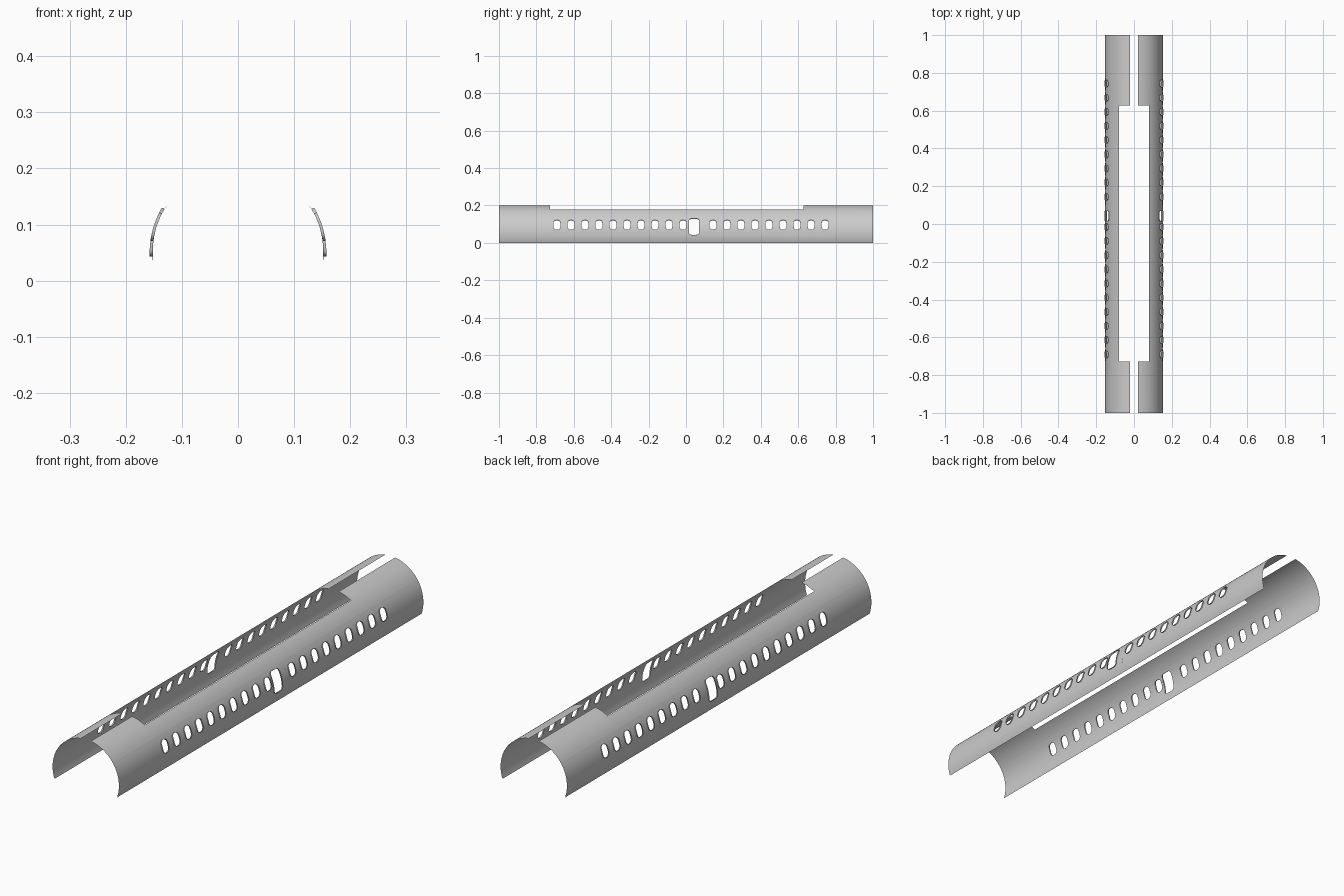
import bpy, bmesh, math

if "Cube" in bpy.data.objects:
    bpy.data.objects.remove(bpy.data.objects["Cube"])

R, CZ, RIM = 0.1525, 0.05, 0.005            # shell radius, axis height, rim height
A_BOT = math.asin(-CZ / R)                  # lower edge
A_MID = math.acos(0.08 / R)                 # edge along the long top opening
A_TOP = math.acos(0.0225 / R)               # edge beside the narrow end slots
B0, B1, AC = -0.10, 0.62, 0.304             # perforated band and its centre line
Y_OPEN0, Y_OPEN1 = -0.727, 0.628

bm = bmesh.new()


def vert(y, a, r=R):
    return bm.verts.new((r * math.cos(a), y, CZ + r * math.sin(a)))


def spread(a, b, n):
    return [a + (b - a) * i / n for i in range(n + 1)]


def patch(ys, angles):
    rows = [[vert(y, a) for a in angles] for y in ys]
    for p, q in zip(rows, rows[1:]):
        for i in range(len(angles) - 1):
            bm.faces.new((p[i], q[i], q[i + 1], p[i + 1]))


def quarter(w, h, r):
    pts = [(w, 0), (w, (h - r) / 2)]
    for i in range(5):
        t = math.pi / 2 * i / 4
        pts.append((w - r + r * math.cos(t), h - r + r * math.sin(t)))
    return pts + [((w - r) / 2, h)]


def loop_points(q, right, up, left, down):
    """Run one quarter outline round all four quadrants, scaled per side."""
    q = q + [(0, q[-1][1])]
    out = [(x * right, z * up) for x, z in q[:-1]]
    out += [(-x * left, z * up) for x, z in q[:0:-1]]
    out += [(-x * left, -z * down) for x, z in q[:-1]]
    out += [(x * right, -z * down) for x, z in q[:0:-1]]
    return out


def hole_cell(y0, y1, yc, ac, w, h, r):
    inner = [(yc + x, ac + s / R) for x, s in loop_points(quarter(w, h, r), 1, 1, 1, 1)]
    unit = [(1, j / 4) for j in range(5)] + [((8 - j) / 4, 1) for j in range(5, 8)]
    outer = [(yc + x, ac + a) for x, a in
             loop_points(unit, y1 - yc, B1 - ac, yc - y0, ac - B0)]
    rings = []
    for t in (0, 0.5, 1):
        rings.append([vert(o[0] + (i[0] - o[0]) * t, o[1] + (i[1] - o[1]) * t)
                      for o, i in zip(outer, inner)])
    rings.append([vert(y, a, R + RIM) for y, a in inner])     # raised rim wall
    n = len(inner)
    for p, q in zip(rings, rings[1:]):
        for i in range(n):
            k = (i + 1) % n
            bm.faces.new((p[i], p[k], q[k], q[i]))


# Perforated band: small slots either side of one large slot
STEP = 0.0749
front = [-0.69 + STEP * i for i in range(10)]
rear = [0.144 + STEP * i for i in range(9)]
start, end = front[0] - STEP / 2, rear[-1] + STEP / 2
big0, big1 = 0.009, rear[0] - STEP / 2
for y in front + rear:
    hole_cell(y - STEP / 2, big0 if y == front[-1] else y + STEP / 2,
              y, AC, 0.0185, 0.026, 0.016)
hole_cell(big0, big1, 0.043, 0.246, 0.027, 0.044, 0.013)

# Plain shell around the band
band = spread(B0, AC, 4) + spread(AC, B1, 4)[1:]
patch([-1, start], band)
patch([end, 1], band)
patch([-1, start, big0, end, 1], spread(A_BOT, B0, 4))
patch([-1, Y_OPEN0, Y_OPEN1, 1], spread(B1, A_MID, 6))
for y0, y1 in ((-1, Y_OPEN0), (Y_OPEN1, 1)):
    patch([y0, y1], spread(A_MID, A_TOP, 6))

bmesh.ops.remove_doubles(bm, verts=bm.verts, dist=1e-5)
bmesh.ops.recalc_face_normals(bm, faces=bm.faces)
# make the shell face outwards
score = sum(f.calc_area() * (f.normal.x * f.calc_center_median().x
            + f.normal.z * (f.calc_center_median().z - CZ)) for f in bm.faces)
if score < 0:
    bmesh.ops.reverse_faces(bm, faces=bm.faces)

mesh = bpy.data.meshes.new("vented_shell")
bm.to_mesh(mesh)
bm.free()
shell = bpy.data.objects.new("vented_shell", mesh)
bpy.context.collection.objects.link(shell)

# Matching half on the other side
mirror = shell.modifiers.new("mirror", 'MIRROR')
mirror.use_axis[0] = True
mirror.use_mirror_merge = False

bpy.context.view_layer.objects.active = shell
shell.select_set(True)
bpy.ops.object.shade_smooth_by_angle(angle=math.radians(35))
